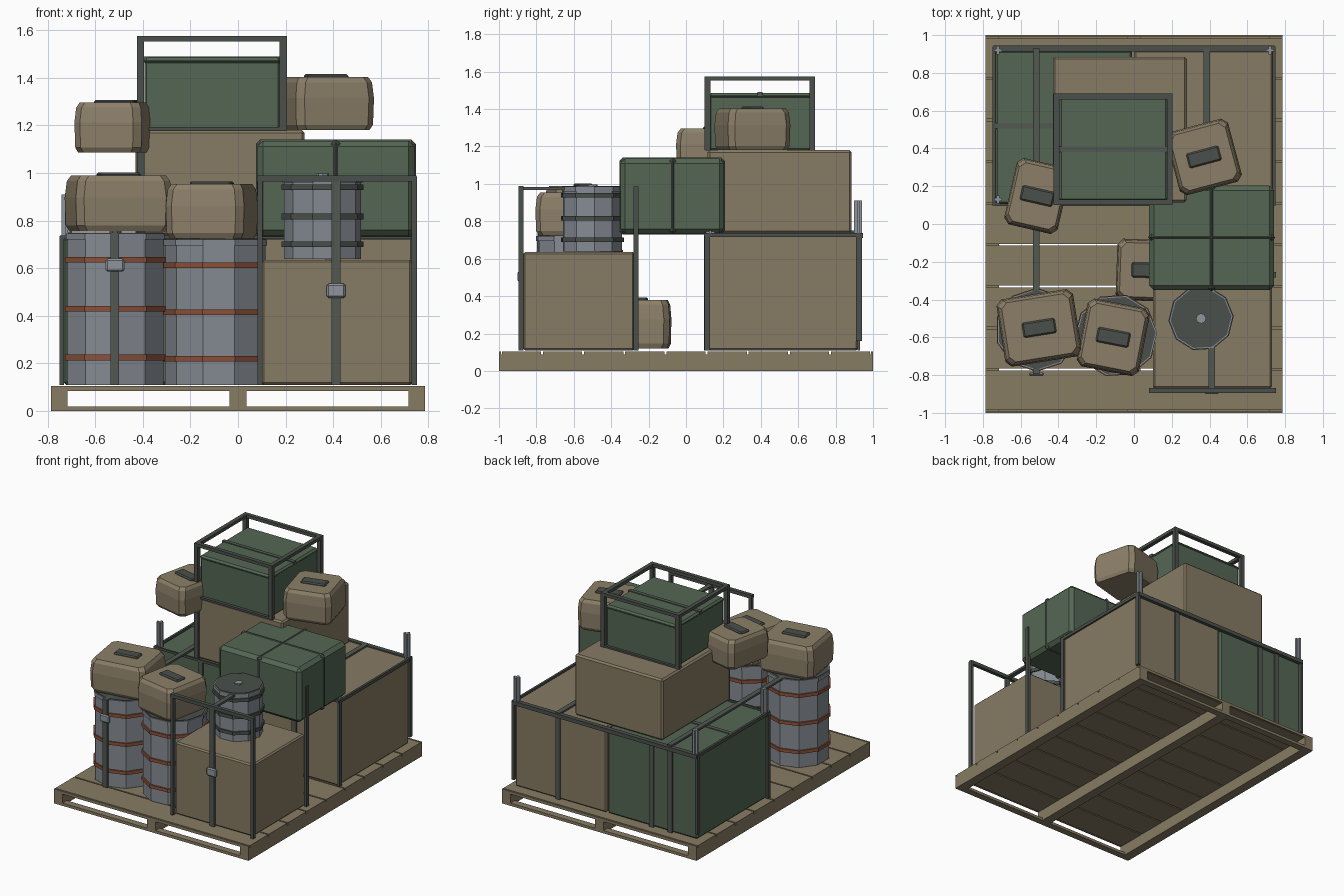
import bpy, bmesh, math
from mathutils import Matrix

if "Cube" in bpy.data.objects:
    bpy.data.objects.remove(bpy.data.objects["Cube"])


def material(name, r, g, b):
    m = bpy.data.materials.new(name)
    m.diffuse_color = (r, g, b, 1)
    m.use_nodes = True
    m.node_tree.nodes["Principled BSDF"].inputs["Base Color"].default_value = m.diffuse_color
    return m


WOOD = material("pallet_wood", .245, .200, .125)
TAN = material("tan_crate", .240, .197, .127)
BAG = material("canvas_bag", .262, .213, .140)
GREEN = material("olive_green", .088, .134, .088)
DARK = material("dark_metal", .070, .080, .070)
STRAP = material("webbing", .085, .098, .085)
GREY = material("drum_grey", .235, .258, .290)
RUST = material("rust_band", .260, .082, .040)
LIGHT = material("buckle_steel", .270, .300, .330)


def finish(name, bm, mat, matrix=Matrix()):
    bmesh.ops.recalc_face_normals(bm, faces=bm.faces)
    me = bpy.data.meshes.new(name)
    bm.to_mesh(me)
    bm.free()
    me.materials.append(mat)
    ob = bpy.data.objects.new(name, me)
    ob.matrix_world = matrix
    bpy.context.collection.objects.link(ob)
    return ob


def box(name, x0, x1, y0, y1, z0, z1, mat, bevel=0):
    bm = bmesh.new()
    bmesh.ops.create_cube(bm, size=1)
    for v in bm.verts:
        v.co = ((x0 + x1) / 2 + v.co.x * (x1 - x0),
                (y0 + y1) / 2 + v.co.y * (y1 - y0),
                (z0 + z1) / 2 + v.co.z * (z1 - z0))
    if bevel:
        bmesh.ops.bevel(bm, geom=list(bm.edges), offset=bevel, segments=1, affect='EDGES')
    return finish(name, bm, mat)


def loft(name, rings, mat, matrix=Matrix()):
    """Skin a list of equal-length rings of points and cap both ends."""
    bm = bmesh.new()
    vr = [[bm.verts.new(p) for p in ring] for ring in rings]
    n = len(vr[0])
    for a, b in zip(vr, vr[1:]):
        for i in range(n):
            bm.faces.new((a[i], a[(i + 1) % n], b[(i + 1) % n], b[i]))
    bm.faces.new(vr[0])
    bm.faces.new(vr[-1])
    return finish(name, bm, mat, matrix)


def prism(name, x, y, z0, z1, r, turn, mat, sides=10):
    rings = [[(x + r * math.cos(turn + i * math.tau / sides),
               y + r * math.sin(turn + i * math.tau / sides), z)
              for i in range(sides)] for z in (z0, z1)]
    return loft(name, rings, mat)


def drum(name, x, y, z0, z1, r, turn, bands, band_mat):
    turn = math.radians(turn)
    prism(name + "_body", x, y, z0, z1 - .01, r - .010, turn, GREY)
    for z in bands:
        prism(name + "_band", x, y, z - .012, z + .012, r, turn, band_mat)
    prism(name + "_rim", x, y, z1 - .03, z1 - .004, r - .004, turn, GREY)
    prism(name + "_lid", x, y, z1 - .01, z1, r - .012, turn, DARK)
    prism(name + "_cap", x, y, z1, z1 + .008, .027, turn, LIGHT, 8)


def bag(name, x, y, z0, z1, w, d, deg):
    """Soft bag: chamfered rectangle lofted upward, with a dark handle."""
    m = Matrix.Translation((x, y, z0)) @ Matrix.Rotation(math.radians(deg), 4, 'Z')
    rings = []
    for t, s in ((0, .91), (.1, .98), (.6, 1), (.9, .96), (1, .88)):
        a, b, c = w / 2 * s, d / 2 * s, .03
        rings.append([(px, py, t * (z1 - z0)) for px, py in (
            (a, c - b), (a, b - c), (a - c, b), (c - a, b),
            (-a, b - c), (-a, c - b), (c - a, -b), (a - c, -b))])
    loft(name, rings, BAG, m)
    h = box(name + "_handle", -.088, .088, -.04, .04, z1 - z0 - .01, z1 - z0 + .012, DARK, .008)
    h.matrix_world = m


# Pallet: three runners, bottom boards at both ends, nine deck slats
for x in (-.75, 0, .75):
    box("pallet_runner", x - .035, x + .035, -1, 1, 0, .088, WOOD)
for s in (-1, 1):
    box("pallet_bottom_board", -.785, .785, s * .975 - .025, s * .975 + .025, 0, .02, WOOD)
    box("pallet_end_strip", -.785, .785, s * .995 - .005, s * .995 + .005, .085, .105, WOOD)
for i in range(-4, 5):
    box("pallet_slat", -.785, .785, i * .22 - .105, i * .22 + .105, .085, .105, WOOD)

# Back row crates
box("back_tan_crate", 0, .735, .105, .92, .11, .73, TAN, .01)
box("back_green_crate", -.735, -.01, .105, .92, .11, .73, GREEN, .012)
box("green_crate_cross_strap", -.735, -.03, .505, .535, .72, .735, STRAP)

# Rail and corner posts around the back row
for x in (-.74, .74):
    box("back_side_rail", x - .008, x + .008, .1, .935, .715, .738, DARK)
    for y, z0 in ((.113, .11), (.925, .16)):
        box("back_corner_post", x - .01, x + .01, y - .015, y + .015, z0, .735, DARK)
box("back_rail", -.745, .745, .912, .945, .71, .738, DARK)
box("back_row_front_rail", -.745, .745, .095, .108, .722, .738, DARK)
for x, y, top in ((-.72, .92, .91), (.72, .92, .91), (-.72, .13, .91), (.72, .13, .75)):
    box("corner_bracket", x - .022, x + .022, y - .007, y + .007, .72, top, LIGHT)
    box("corner_bracket", x - .007, x + .007, y - .022, y + .022, .72, top, LIGHT)

# Straps on the back row
for x in (.385, -.37, -.52):
    box("back_strap", x - .018, x + .018, .918, .93, .11, .73, STRAP)
for x in (.385, -.37):
    box("back_row_front_strap", x - .018, x + .018, .095, .106, .11, .73, STRAP)
box("tan_crate_top_strap", .367, .403, .095, .93, .727, .742, STRAP)

# Second-level crate and top crate
box("upper_tan_crate", -.43, .28, .115, .885, .735, 1.18, TAN, .012)
box("upper_crate_edge_post", -.425, -.393, .1, .125, .735, 1.18, DARK)
box("top_green_crate", -.392, .175, .125, .668, 1.18, 1.47, GREEN, .008)
box("top_green_lid", -.396, .18, .121, .672, 1.455, 1.485, GREEN, .012)
box("top_crate_strap", -.398, .182, .382, .41, 1.47, 1.49, STRAP)

# Tubular frame round the top crate
for x in (-.41, .19):
    for y in (.115, .675):
        box("top_frame_post", x - .015, x + .015, y - .015, y + .015, 1.18, 1.575, DARK)
    box("top_frame_side_rail", x - .015, x + .015, .1, .69, 1.552, 1.575, DARK)
for y in (.115, .675):
    box("top_frame_cross_rail", -.425, .205, y - .015, y + .015, 1.552, 1.575, DARK)
    box("top_frame_base_rail", -.425, .205, y - .012, y + .012, 1.178, 1.192, DARK)

# Middle green crate with two crossing straps
box("middle_green_crate", .08, .742, -.35, .203, .735, 1.135, GREEN, .025)
box("middle_crate_long_strap", .39, .43, -.356, .208, .73, 1.14, STRAP, .018)
box("middle_crate_cross_strap", .075, .747, -.09, -.052, .73, 1.14, STRAP, .018)

# Front tan crate with its frame and centre strap
box("front_tan_crate", .1, .73, -.87, -.275, .11, .635, TAN, .01)
for x in (.092, .74):
    for y in (-.882, -.268):
        box("front_frame_post", x - .011, x + .011, y - .014, y + .014, .11, .985, DARK)
box("front_frame_rail", .08, .75, -.896, -.868, .965, .99, DARK)
box("front_frame_strap", .393, .43, -.89, -.875, .11, .975, STRAP)
box("front_frame_top_strap", .395, .428, -.89, -.265, .966, .982, STRAP)
box("front_frame_buckle", .372, .452, -.9, -.88, .475, .535, LIGHT, .008)

# Drums
drum("left_drum", -.515, -.56, .11, .75, .222, 18, (.225, .43, .635), RUST)
drum("centre_drum", -.095, -.59, .11, .725, .222, 4, (.22, .415, .612), RUST)
drum("small_drum", .355, -.5, .638, .99, .173, 4, (.7, .817, .94), DARK)

# Strap over the left drum, running to the back row
box("drum_strap", -.535, -.5, -.795, -.778, .11, .74, STRAP)
box("drum_top_strap", -.535, -.5, -.795, .93, .736, .75, STRAP)
box("drum_buckle", -.557, -.477, -.805, -.785, .585, .64, LIGHT, .008)

# Soft bags
bag("left_drum_bag", -.502, -.55, .755, .99, .41, .36, 9)
bag("centre_drum_bag", -.11, -.6, .725, .953, .335, .365, -11)
bag("high_left_bag", -.512, .148, 1.085, 1.295, .29, .36, -13)
bag("high_right_bag", .37, .355, 1.18, 1.403, .34, .345, 15)
bag("floor_bag", .075, -.245, .12, .38, .335, .325, -2)
